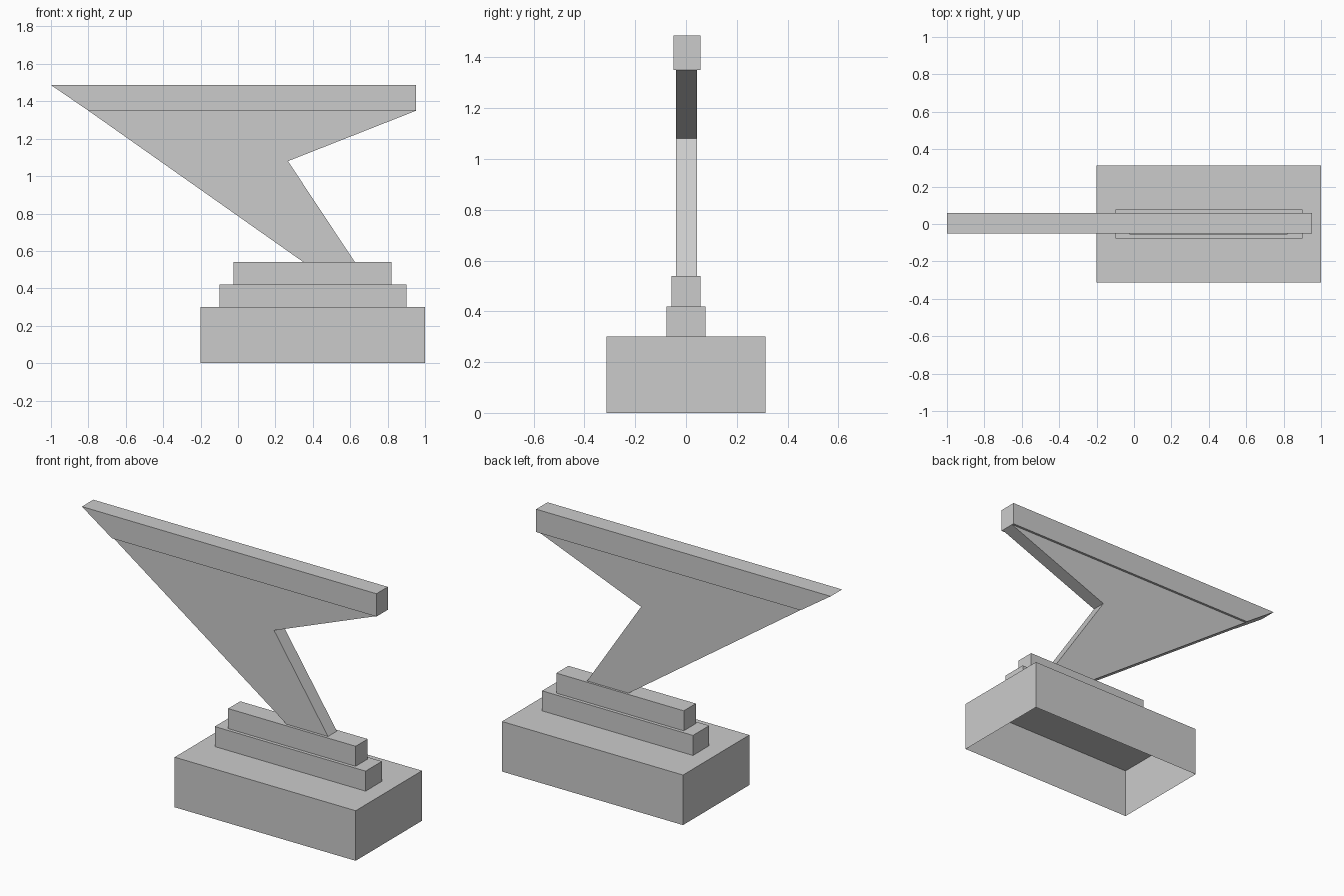
import bpy
import bmesh

cube = bpy.data.objects.get("Cube")
if cube:
    bpy.data.objects.remove(cube, do_unlink=True)

grey = bpy.data.materials.new("plain_grey")
grey.use_nodes = True
colour = (0.6, 0.6, 0.6, 1)
grey.diffuse_color = colour
grey.node_tree.nodes["Principled BSDF"].inputs["Base Color"].default_value = colour


def prism(name, outline, y0, y1, open_sides=()):
    """Extrude an x-z outline along y, leaving the listed outline edges open."""
    bm = bmesh.new()
    front = [bm.verts.new((x, y0, z)) for x, z in outline]
    back = [bm.verts.new((x, y1, z)) for x, z in outline]
    bm.faces.new(front)
    bm.faces.new(back[::-1])
    n = len(outline)
    for i in range(n):
        if i not in open_sides:
            j = (i + 1) % n
            bm.faces.new((front[j], front[i], back[i], back[j]))
    bmesh.ops.recalc_face_normals(bm, faces=bm.faces)
    mesh = bpy.data.meshes.new(name)
    bm.to_mesh(mesh)
    bm.free()
    mesh.materials.append(grey)
    obj = bpy.data.objects.new(name, mesh)
    bpy.context.collection.objects.link(obj)
    return obj


def tier(name, x0, x1, half_y, z0, z1):
    """Box shell with no underside."""
    return prism(name, [(x0, z0), (x1, z0), (x1, z1), (x0, z1)], -half_y, half_y, (0,))


# Stepped plinth
tier("base", -0.2, 1.0, 0.314, 0, 0.3)
tier("lower_step", -0.1, 0.9, 0.077, 0.3, 0.42)
tier("upper_step", -0.025, 0.82, 0.057, 0.42, 0.54)

# Slanted support, open where it meets the step and the beam
prism("support_web",
      [(0.35, 0.54), (0.625, 0.54), (0.267, 1.08), (0.953, 1.35), (-0.8, 1.35)],
      -0.04, 0.044, (0, 3))

# Top beam with a raked tip
prism("top_beam",
      [(-0.8, 1.35), (0.953, 1.35), (0.953, 1.487), (-1.0, 1.487)],
      -0.05, 0.058)
